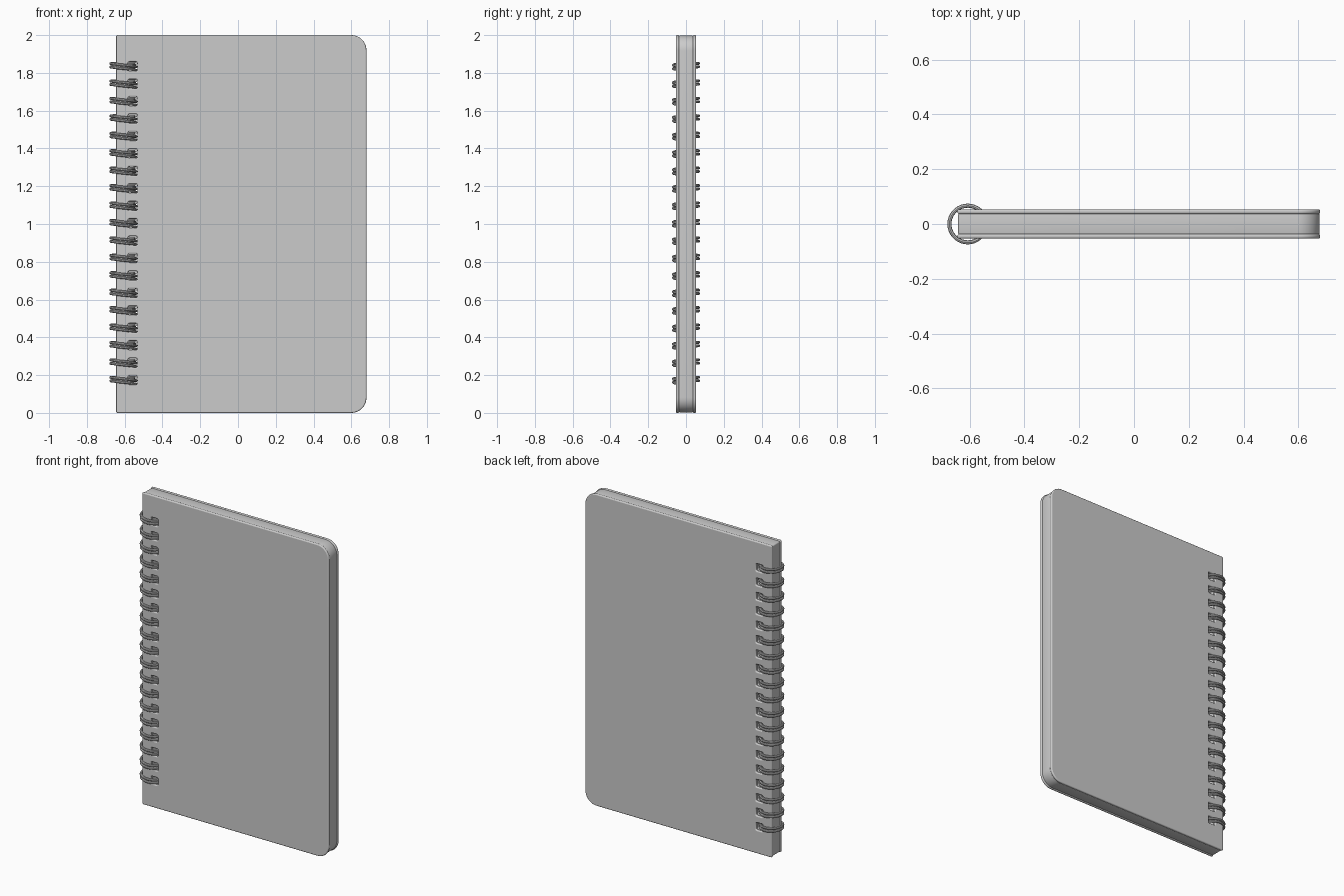
import bpy
from math import pi, cos, sin

if "Cube" in bpy.data.objects:
    bpy.data.objects.remove(bpy.data.objects["Cube"])

X0, X1, H = -0.645, 0.68, 2.0
RINGS = 19
RING_Z = [0.175 + i * 0.0923 for i in range(RINGS)]


def arc(cx, cy, r, a0, a1, n):
    return [(cx + r * cos(a0 + (a1 - a0) * i / n), cy + r * sin(a0 + (a1 - a0) * i / n))
            for i in range(n + 1)]


def rounded_rect(x0, y0, x1, y1, left_r, right_r, n):
    pts = []
    for cx, cy, r, a in ((x1 - right_r, y0 + right_r, right_r, -pi / 2),
                         (x1 - right_r, y1 - right_r, right_r, 0),
                         (x0 + left_r, y1 - left_r, left_r, pi / 2),
                         (x0 + left_r, y0 + left_r, left_r, pi)):
        pts += arc(cx, cy, r, a, a + pi / 2, n)
    return pts


def add_spline(curve, pts, cyclic):
    s = curve.splines.new('POLY')
    s.points.add(len(pts) - 1)
    for p, co in zip(s.points, pts):
        p.co = (co[0], co[1], co[2] if len(co) > 2 else 0, 1)
    s.use_cyclic_u = cyclic


def to_mesh(curve, name, location=(0, 0, 0), rot_x=0):
    obj = bpy.data.objects.new(name, curve)
    bpy.context.collection.objects.link(obj)
    obj.location = location
    obj.rotation_euler[0] = rot_x
    bpy.ops.object.select_all(action='DESELECT')
    obj.select_set(True)
    bpy.context.view_layer.objects.active = obj
    bpy.ops.object.convert(target='MESH')
    obj = bpy.context.object
    obj.name = name
    bpy.ops.object.shade_smooth_by_angle(angle=0.7)
    return obj


def sheet(name, y, thickness, bevel, inset):
    """Upright punched slab with rounded right-hand corners."""
    c = bpy.data.curves.new(name, 'CURVE')
    c.dimensions = '2D'
    c.fill_mode = 'BOTH'
    c.extrude = thickness / 2 - bevel
    c.bevel_depth = bevel
    c.bevel_resolution = 2
    c.offset = -bevel
    add_spline(c, rounded_rect(X0 + inset, inset, X1 - inset, H - inset, 0.008, 0.08, 10), True)
    for z in RING_Z:
        hole = rounded_rect(-0.582, z - 0.026, -0.532, z + 0.022, 0.008, 0.008, 3)
        add_spline(c, hole[::-1], True)
    return to_mesh(c, name, (0, y, 0), pi / 2)


# Covers and page block
sheet("front_cover", -0.045, 0.016, 0.006, 0)
sheet("back_cover", 0.045, 0.016, 0.006, 0)
sheet("pages", 0, 0.073, 0.002, 0.003)

# Binding: tilted double-turn wire loops through each hole
wire = bpy.data.curves.new("binding_rings", 'CURVE')
wire.dimensions = '3D'
wire.bevel_depth = 0.0075
wire.bevel_resolution = 2
wire.use_fill_caps = True
STEPS = 72
for z in RING_Z:
    loop = []
    for i in range(STEPS + 1):
        t = i / STEPS
        a = 4 * pi * t
        loop.append((-0.607 + 0.067 * cos(a), 0.067 * sin(a),
                     z + 0.018 - 0.036 * t - 0.004 * cos(a)))
    add_spline(wire, loop, False)
to_mesh(wire, "binding_rings")
